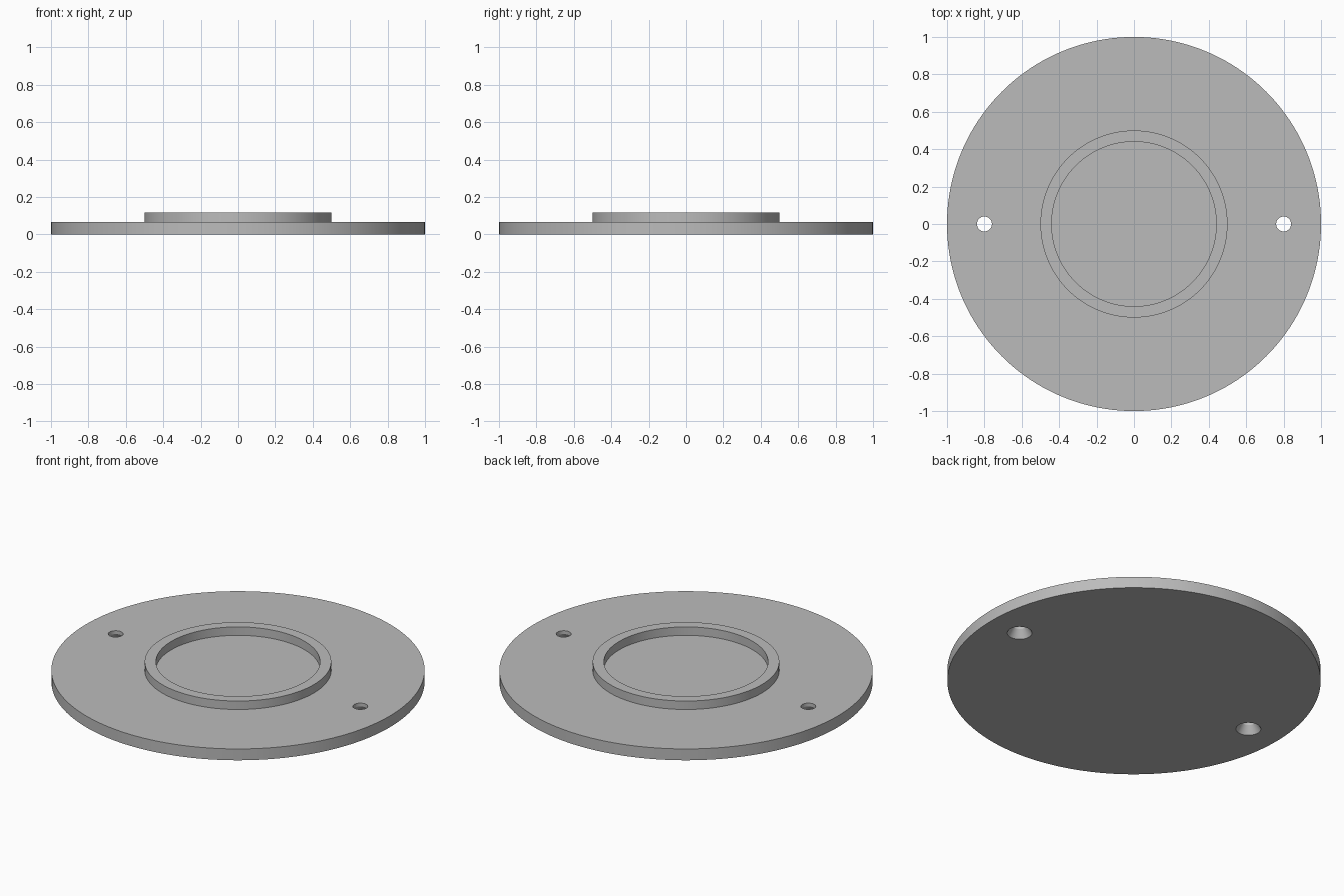
import bpy, bmesh, math

if "Cube" in bpy.data.objects:
    bpy.data.objects.remove(bpy.data.objects["Cube"], do_unlink=True)

PLATE_TOP = 0.067
RIM_TOP = 0.117

grey = bpy.data.materials.new("plain grey")
grey.use_nodes = True
colour = (0.5, 0.5, 0.5, 1)
grey.diffuse_color = colour
grey.node_tree.nodes["Principled BSDF"].inputs["Base Color"].default_value = colour


def lathe(name, profile, segments, x=0):
    """Turn a (radius, height) profile into a closed solid with flat end caps."""
    bm = bmesh.new()
    rings = []
    for r, z in profile:
        angles = [math.tau * i / segments for i in range(segments)]
        rings.append([bm.verts.new((r * math.cos(a), r * math.sin(a), z)) for a in angles])
    for low, high in zip(rings, rings[1:]):
        for i in range(segments):
            j = (i + 1) % segments
            bm.faces.new((low[i], low[j], high[j], high[i]))
    bm.faces.new(rings[0][::-1])
    bm.faces.new(rings[-1])
    bmesh.ops.recalc_face_normals(bm, faces=bm.faces)
    mesh = bpy.data.meshes.new(name)
    bm.to_mesh(mesh)
    bm.free()
    mesh.materials.append(grey)
    obj = bpy.data.objects.new(name, mesh)
    obj.location.x = x
    bpy.context.collection.objects.link(obj)
    return obj


# Round plate with a raised rim around a flat centre
plate = lathe("flanged_plate", [
    (1, 0), (1, PLATE_TOP),
    (0.5, PLATE_TOP), (0.5, RIM_TOP),
    (0.44, RIM_TOP), (0.44, PLATE_TOP),
], 160)

bpy.context.view_layer.objects.active = plate
plate.select_set(True)

# Screw holes, widening towards the underside
for side in (-1, 1):
    cutter = lathe("screw_hole_cutter", [
        (0.067, -0.05), (0.067, 0), (0.04, 0.047), (0.04, 0.15),
    ], 48, side * 0.8)
    cutter.hide_render = True
    cut = plate.modifiers.new("screw_hole", "BOOLEAN")
    cut.operation = "DIFFERENCE"
    cut.solver = "EXACT"
    cut.object = cutter
    bpy.ops.object.modifier_apply(modifier=cut.name)
    bpy.data.objects.remove(cutter, do_unlink=True)

bpy.ops.object.shade_smooth_by_angle(angle=math.radians(20))
